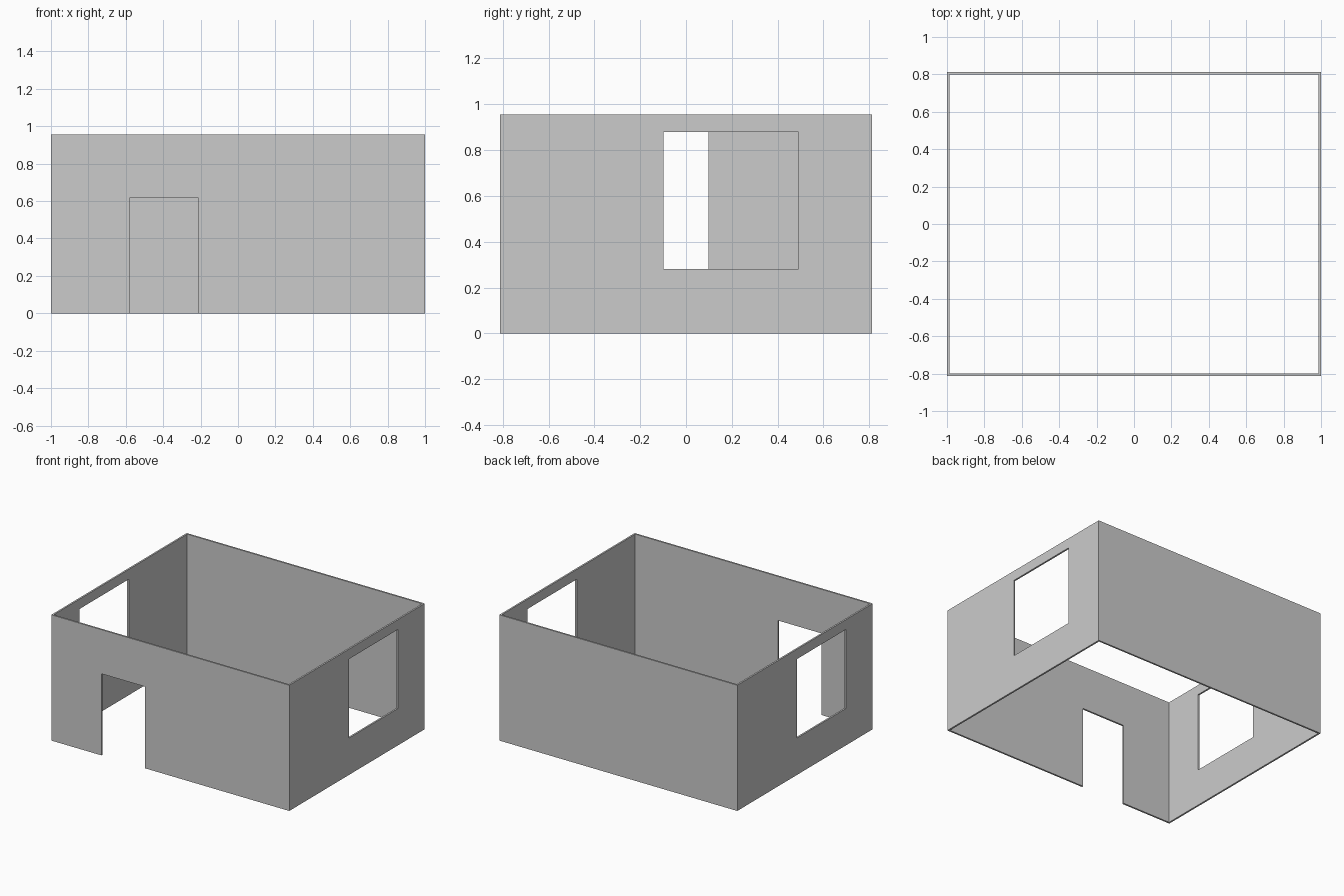
import bpy

if "Cube" in bpy.data.objects:
    bpy.data.objects.remove(bpy.data.objects["Cube"])

HX, HY, H, T = 1.0, 0.813, 0.955, 0.013   # half sizes, height, wall thickness


def box(name, lo, hi):
    size = [b - a for a, b in zip(lo, hi)]
    mid = [(a + b) / 2 for a, b in zip(lo, hi)]
    bpy.ops.mesh.primitive_cube_add(size=1, location=mid)
    ob = bpy.context.object
    ob.name = name
    ob.scale = size
    bpy.ops.object.transform_apply(location=True, rotation=False, scale=True)
    return ob


def cut(target, name, lo, hi):
    cutter = box(name, lo, hi)
    mod = target.modifiers.new(name, 'BOOLEAN')
    mod.operation = 'DIFFERENCE'
    mod.solver = 'EXACT'
    mod.object = cutter
    bpy.context.view_layer.objects.active = target
    bpy.ops.object.modifier_apply(modifier=mod.name)
    bpy.data.objects.remove(cutter, do_unlink=True)


# Room shell, open at top and bottom
walls = box("room_walls", (-HX, -HY, 0), (HX, HY, H))
cut(walls, "room_space", (-HX + T, -HY + T, -0.5), (HX - T, HY - T, H + 0.5))

# Doorway in the front wall
cut(walls, "doorway", (-0.578, -HY - 0.1, -0.2), (-0.214, -HY + 0.1, 0.62))

# Windows in the side walls, rotated copies of each other
for name, side in (("right_window", 1), ("left_window", -1)):
    y0, y1 = sorted((-0.099 * side, 0.491 * side))
    cut(walls, name, (side * HX - 0.1, y0, 0.28), (side * HX + 0.1, y1, 0.88))
